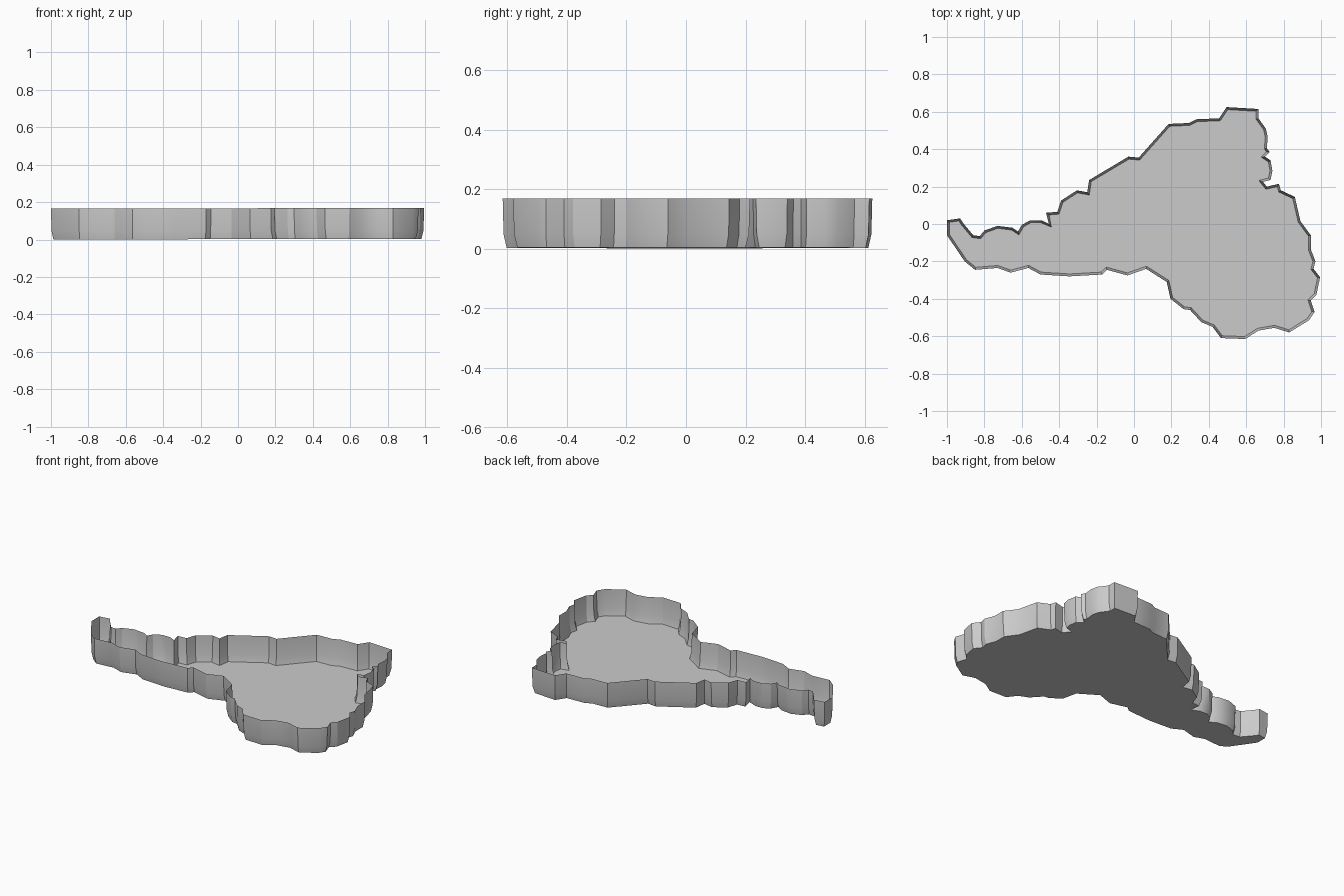
import bpy, bmesh
from mathutils import Vector

cube = bpy.data.objects.get("Cube")
if cube:
    bpy.data.objects.remove(cube, do_unlink=True)

# Rim outline, clockwise from the left tip
OUTLINE = [
    (-1, .02), (-.93, .03), (-.91, 0), (-.86, -.06), (-.825, -.065), (-.80, -.035),
    (-.73, -.01), (-.65, -.02), (-.62, -.04), (-.60, -.005), (-.555, .02), (-.495, .02),
    (-.455, 0), (-.47, .06), (-.41, .065), (-.39, .125), (-.305, .18), (-.25, .17),
    (-.24, .235), (-.03, .36), (.025, .355), (.185, .535), (.295, .54), (.335, .56),
    (.455, .565), (.495, .625), (.665, .615), (.665, .565), (.705, .51), (.715, .465),
    (.71, .405), (.725, .385), (.70, .36), (.73, .34), (.74, .285), (.73, .235),
    (.69, .225), (.71, .20), (.775, .215), (.785, .18), (.86, .145), (.89, .015),
    (.945, -.06), (.945, -.135), (.97, -.20), (.96, -.24), (.995, -.285), (.975, -.38),
    (.945, -.41), (.965, -.47), (.935, -.515), (.83, -.58), (.75, -.555), (.665, -.57),
    (.595, -.615), (.465, -.61), (.42, -.55), (.36, -.525), (.30, -.46), (.265, -.455),
    (.195, -.40), (.175, -.31), (.065, -.24), (-.035, -.275), (-.145, -.245), (-.17, -.27),
    (-.345, -.28), (-.50, -.27), (-.565, -.235), (-.66, -.26), (-.73, -.235), (-.85, -.245),
    (-.905, -.20), (-1, -.06),
]
# Wall profile: inset from the rim, height
PROFILE = [(0, .165), (.003, .045), (.013, 0)]


def inset_ring(points, amount):
    """Move each corner inward along its mitre, limited at sharp corners."""
    pts = [Vector(p) for p in points]
    ring = []
    for i, p in enumerate(pts):
        a = (p - pts[i - 1]).normalized()
        b = (pts[(i + 1) % len(pts)] - p).normalized()
        na, nb = Vector((a.y, -a.x)), Vector((b.y, -b.x))
        mitre = na + nb
        ring.append(p + mitre * amount / max(.5, 1 + na.dot(nb)))
    return ring


grey = bpy.data.materials.new("plain grey")
grey.use_nodes = True
grey.diffuse_color = (.6, .6, .6, 1)
grey.node_tree.nodes["Principled BSDF"].inputs["Base Color"].default_value = (.6, .6, .6, 1)

# Open tray: thin side walls with a bevelled foot
bm = bmesh.new()
rings = []
for amount, z in PROFILE:
    rings.append([bm.verts.new((p.x, p.y, z + .002 * (p.x + 1)))
                  for p in inset_ring(OUTLINE, amount)])
n = len(OUTLINE)
for upper, lower in zip(rings, rings[1:]):
    for i in range(n):
        j = (i + 1) % n
        bm.faces.new((upper[i], upper[j], lower[j], lower[i]))

# Flat floor, facing down
floor = bm.faces.new(rings[-1])
bmesh.ops.triangulate(bm, faces=[floor])

mesh = bpy.data.meshes.new("tray")
bm.to_mesh(mesh)
bm.free()
mesh.materials.append(grey)
tray = bpy.data.objects.new("tray", mesh)
bpy.context.collection.objects.link(tray)

# Soft shading along the walls, crisp at the corners
bpy.context.view_layer.objects.active = tray
tray.select_set(True)
bpy.ops.object.shade_smooth_by_angle(angle=.5)
